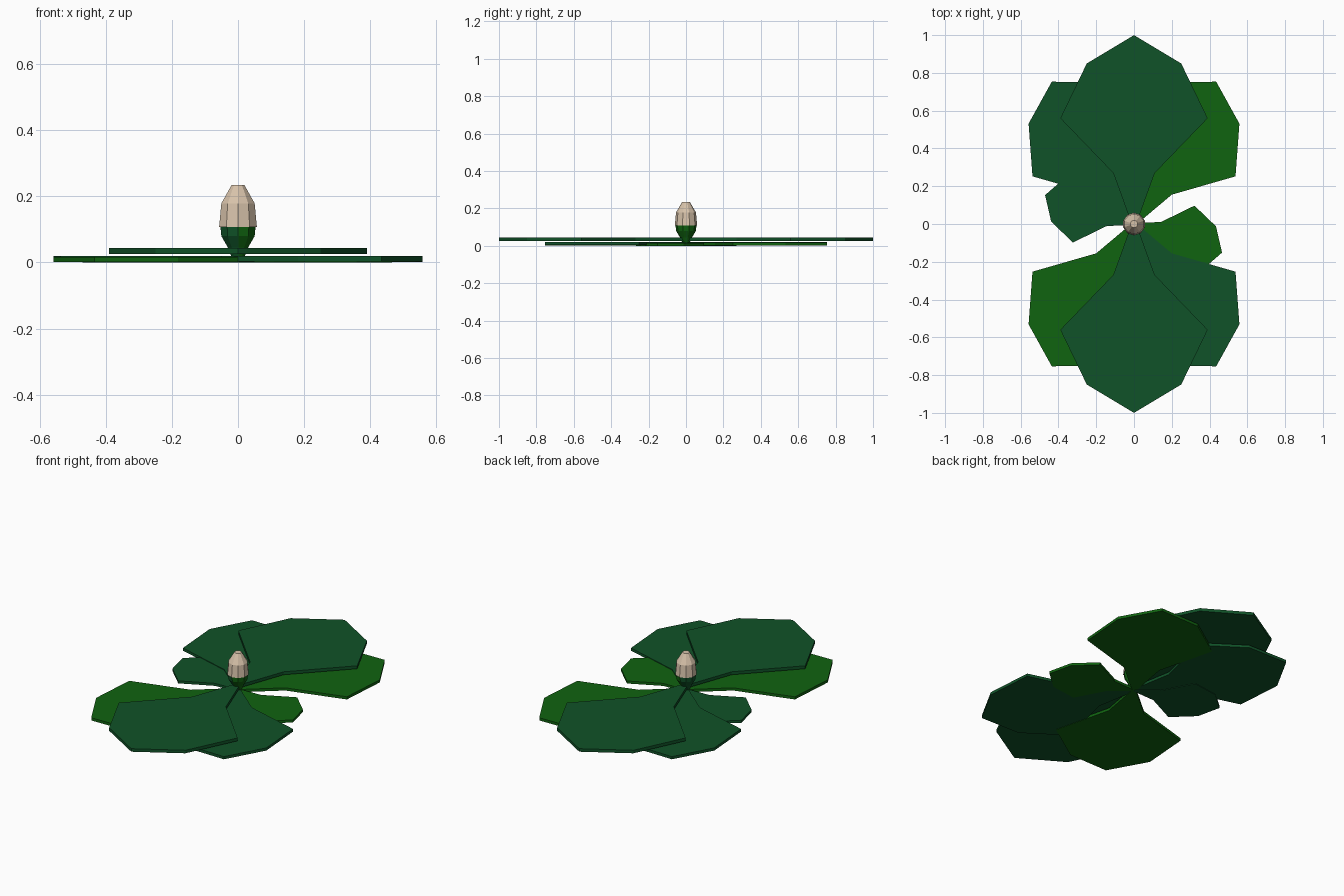
import bpy, bmesh, math

if "Cube" in bpy.data.objects:
    bpy.data.objects.remove(bpy.data.objects["Cube"])


def material(name, rgb):
    m = bpy.data.materials.new(name)
    m.diffuse_color = (*rgb, 1)
    m.use_nodes = True
    m.node_tree.nodes["Principled BSDF"].inputs["Base Color"].default_value = m.diffuse_color
    return m


DARK = material("dark green", (0.005, 0.085, 0.021))
BRIGHT = material("bright green", (0.005, 0.125, 0.005))
CREAM = material("cream", (0.68, 0.54, 0.40))


def finish(bm, name, mats):
    bmesh.ops.recalc_face_normals(bm, faces=bm.faces)
    me = bpy.data.meshes.new(name)
    bm.to_mesh(me)
    bm.free()
    for m in mats:
        me.materials.append(m)
    ob = bpy.data.objects.new(name, me)
    bpy.context.collection.objects.link(ob)
    return ob


# Half leaf outline from base to tip: (half width, distance along axis)
HALF = [(0.012, 0), (0.11, 0.27), (0.39, 0.56), (0.25, 0.85)]


def leaf(name, angle, size, z0, z1, mat):
    """Flat slab leaf pointing at the given angle (degrees from +x)."""
    a = math.radians(angle)
    ring = HALF + [(0, 1)] + [(-w, d) for w, d in reversed(HALF)]
    pts = [(size * (d * math.cos(a) + w * math.sin(a)),
            size * (d * math.sin(a) - w * math.cos(a))) for w, d in ring]
    bm = bmesh.new()
    low = [bm.verts.new((x, y, z0)) for x, y in pts]
    top = [bm.verts.new((x, y, z1)) for x, y in pts]
    bm.faces.new(low[::-1])
    bm.faces.new(top)
    n = len(pts)
    for i in range(n):
        j = (i + 1) % n
        bm.faces.new((low[i], low[j], top[j], top[i]))
    return finish(bm, name, [mat])


def lathe(name, profile, mats, sides=10):
    """Faceted turned shape with one corner facing front."""
    bm = bmesh.new()
    rings = [[bm.verts.new((r * math.sin(2 * math.pi * k / sides),
                            -r * math.cos(2 * math.pi * k / sides), z))
              for k in range(sides)] for r, z in profile]
    for a, b in zip(rings, rings[1:]):
        for k in range(sides):
            j = (k + 1) % sides
            bm.faces.new((a[k], a[j], b[j], b[k]))
    bm.faces.new(rings[0][::-1])
    bm.faces.new(rings[-1])
    # Second colour, if any, on the right half
    for f in bm.faces:
        if len(mats) > 1 and f.calc_center_median().x > 0.001:
            f.material_index = 1
    return finish(bm, name, mats)


# Upper pair of large leaves
leaf("upper_leaf_back", 90, 1.0, 0.026, 0.044, DARK)
leaf("upper_leaf_front", 270, 1.0, 0.026, 0.044, DARK)

# Lower medium leaves
for angle, mat, lift in ((60, BRIGHT, 0.0), (120, DARK, 0.002),
                         (240, BRIGHT, 0.0), (300, DARK, 0.002)):
    leaf(f"lower_leaf_{angle}", angle, 0.87, 0.001 + lift, 0.017 + lift, mat)

# Small side leaves
leaf("small_leaf_right", -18, 0.49, 0.0, 0.015, BRIGHT)
leaf("small_leaf_left", 162, 0.495, 0.0, 0.015, DARK)

# Bud and its green cup
lathe("bud_cup", [(0.02, 0.015), (0.032, 0.045), (0.053, 0.08), (0.056, 0.11)],
      [DARK, BRIGHT])
lathe("bud", [(0.06, 0.108), (0.053, 0.179), (0.02, 0.235)], [CREAM])
